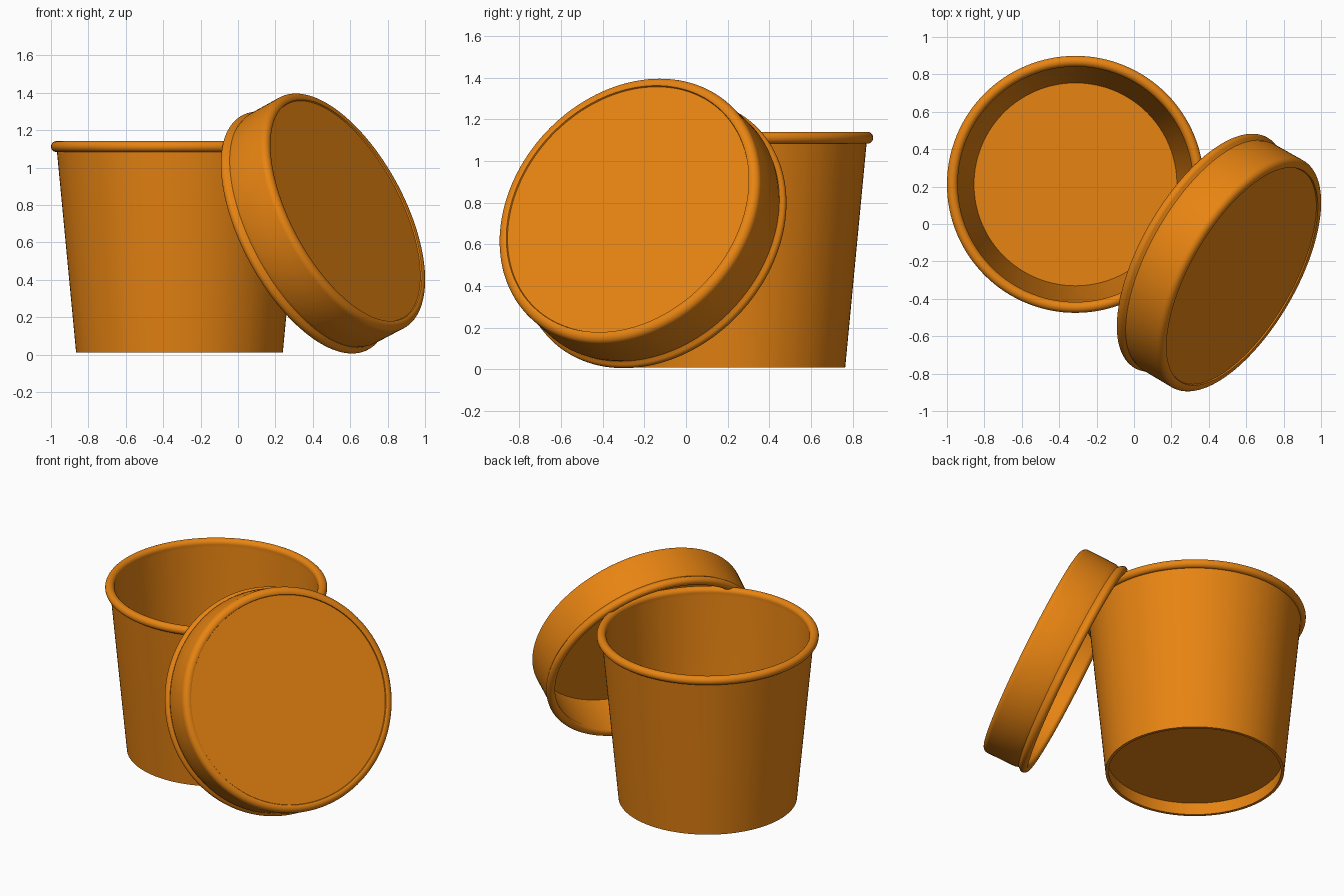
import bpy, bmesh
from math import cos, sin, pi, radians
from mathutils import Vector, Matrix

if "Cube" in bpy.data.objects:
    bpy.data.objects.remove(bpy.data.objects["Cube"])

orange = bpy.data.materials.new("orange_card")
orange.diffuse_color = (0.8, 0.23, 0.006, 1)
orange.use_nodes = True
orange.node_tree.nodes["Principled BSDF"].inputs["Base Color"].default_value = orange.diffuse_color


def arc(r, z, rad, a0, a1, n=10):
    """Points on a profile arc, angles in degrees."""
    return [(r + rad * cos(radians(a0 + (a1 - a0) * i / n)),
             z + rad * sin(radians(a0 + (a1 - a0) * i / n))) for i in range(n + 1)]


def lathe(name, profile, matrix, closed=True, seg=128):
    """Revolve an (r, z) profile around the local z axis."""
    bm = bmesh.new()
    verts = [bm.verts.new((r, 0, z)) for r, z in profile]
    pairs = list(zip(verts, verts[1:]))
    if closed:
        pairs.append((verts[-1], verts[0]))
    edges = [bm.edges.new(p) for p in pairs]
    bmesh.ops.spin(bm, geom=verts + edges, cent=(0, 0, 0), axis=(0, 0, 1),
                   angle=2 * pi, steps=seg, use_duplicate=False)
    bmesh.ops.remove_doubles(bm, verts=bm.verts, dist=1e-5)
    bmesh.ops.recalc_face_normals(bm, faces=bm.faces)
    me = bpy.data.meshes.new(name)
    bm.to_mesh(me)
    bm.free()
    me.materials.append(orange)
    ob = bpy.data.objects.new(name, me)
    bpy.context.collection.objects.link(ob)
    ob.matrix_world = matrix
    bpy.ops.object.select_all(action='DESELECT')
    ob.select_set(True)
    bpy.context.view_layer.objects.active = ob
    bpy.ops.object.shade_smooth_by_angle(angle=radians(35))
    return ob


cup_place = Matrix.Translation((-0.313, 0.212, 0))

# Tapered cup wall with rolled rim
wall = [(0.533, 0.01), (0.5525, 0.01), (0.655, 1.085)]
wall += arc(0.658, 1.112, 0.029, -80, 190, 20) + [(0.629, 1.09)]
lathe("cup_wall", wall, cup_place)

# Cup floor, raised above the bottom edge
lathe("cup_floor", [(0, 0.095), (0.548, 0.095), (0.548, 0.115), (0, 0.115)],
      cup_place, closed=False)

# Lid leaning on the cup: rounded raised edge, skirt and bead at the opening
normal = Vector((cos(radians(25)) * cos(radians(30)),
                 -cos(radians(25)) * sin(radians(30)), sin(radians(25))))
lid_place = (Matrix.Translation((0.5725, -0.2775, 0.7675))
             @ normal.to_track_quat('Z', 'Y').to_matrix().to_4x4())
lid = [(0, 0), (0.650, 0)]
lid += arc(0.666, -0.025, 0.035, 112, 0, 12)
lid += [(0.700, -0.10), (0.699, -0.215), (0.692, -0.24)]
lid += arc(0.684, -0.272, 0.027, 55, -180, 16)
lid += [(0.668, -0.24), (0.668, -0.02), (0, -0.02)]
lathe("lid", lid, lid_place, closed=False)
